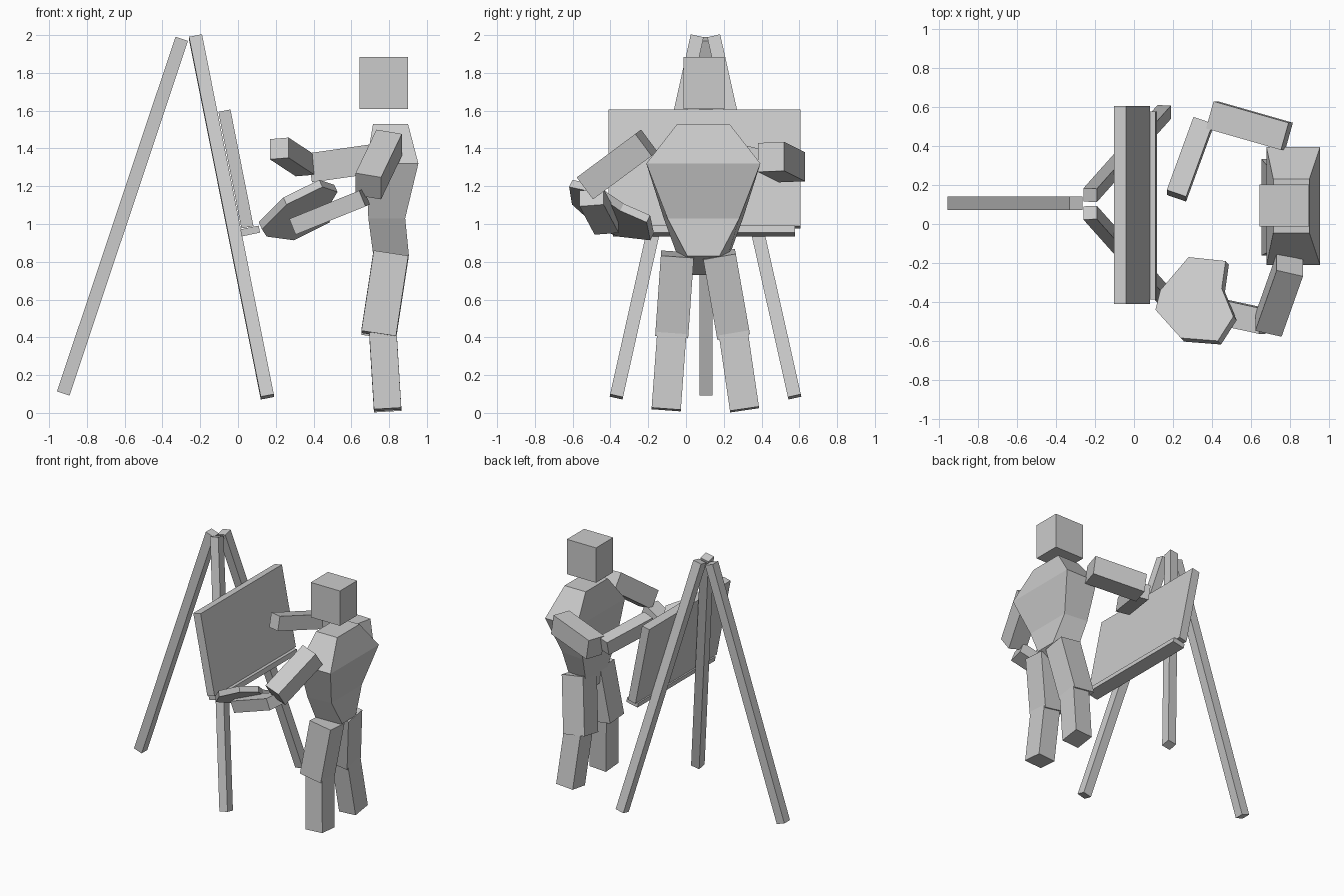
import bpy
import bmesh
from mathutils import Vector, Matrix

cube = bpy.data.objects.get("Cube")
if cube:
    bpy.data.objects.remove(cube, do_unlink=True)

grey = bpy.data.materials.new("plain_grey")
grey.use_nodes = True
GREY = (0.6, 0.6, 0.6, 1)
grey.diffuse_color = GREY
grey.node_tree.nodes["Principled BSDF"].inputs["Base Color"].default_value = GREY


def finish(name, bm):
    bmesh.ops.recalc_face_normals(bm, faces=bm.faces)
    mesh = bpy.data.meshes.new(name)
    bm.to_mesh(mesh)
    bm.free()
    mesh.materials.append(grey)
    obj = bpy.data.objects.new(name, mesh)
    bpy.context.collection.objects.link(obj)
    return obj


def bar(name, start, end, width, depth, side=(1, 0, 0)):
    """Box running from start to end; width lies along the side direction."""
    a, b = Vector(start), Vector(end)
    along = (b - a).normalized()
    u = Vector(side)
    u = (u - along * u.dot(along)).normalized()
    v = along.cross(u)
    turn = Matrix((u, v, along)).transposed().to_4x4()
    size = Matrix.Diagonal((width, depth, (b - a).length, 1))
    bm = bmesh.new()
    bmesh.ops.create_cube(bm, size=1, matrix=Matrix.Translation((a + b) / 2) @ turn @ size)
    return finish(name, bm)


# Easel: two splayed front legs, a rear leg, the board and its ledge
MID = 0.103
for label, s in (("right", -1), ("left", 1)):
    bar("easel_leg_" + label, (-0.225, MID + s * 0.045, 1.99),
        (0.155, MID + s * 0.472, 0.085), 0.07, 0.07)
bar("easel_rear_leg", (-0.298, MID + 0.003, 1.98), (-0.925, MID + 0.003, 0.103), 0.07, 0.07)
bar("board", (-0.072, 0.098, 1.6), (0.05, 0.098, 0.983), 0.065, 1.015)
bar("board_ledge", (0.016, 0.095, 0.953), (0.113, 0.095, 0.973), 0.965, 0.038, (0, 1, 0))

# Head
bar("head", (0.772, 0.095, 1.61), (0.772, 0.095, 1.885), 0.255, 0.215)

# Torso: four-sided rings, each as (x, half width, z) for front and back edge
rings = [
    ((0.715, 0.138, 1.53), (0.9, 0.138, 1.53)),
    ((0.68, 0.302, 1.32), (0.955, 0.302, 1.32)),
    ((0.69, 0.21, 1.03), (0.885, 0.19, 1.03)),
    ((0.73, 0.1, 0.73), (0.905, 0.085, 0.83)),
]
bm = bmesh.new()
loops = []
for front, back in rings:
    corners = [(front, -1), (back, -1), (back, 1), (front, 1)]
    loops.append([bm.verts.new((x, 0.092 + s * w, z)) for (x, w, z), s in corners])
bm.faces.new(loops[0])
bm.faces.new(loops[-1])
for upper, lower in zip(loops, loops[1:]):
    for i in range(4):
        j = (i + 1) % 4
        bm.faces.new((upper[i], upper[j], lower[j], lower[i]))
finish("torso", bm)

# Legs: y of hip, knee and foot on each side
for label, hip, knee, foot in (("right", -0.045, -0.075, -0.105),
                               ("left", 0.175, 0.25, 0.31)):
    bar("thigh_" + label, (0.81, hip, 0.84), (0.745, knee, 0.415), 0.185, 0.175)
    bar("shin_" + label, (0.767, knee, 0.425), (0.792, foot, 0.018), 0.145, 0.155)

# Arms
bar("upper_arm_right", (0.8, -0.21, 1.43), (0.69, -0.52, 1.2), 0.14, 0.145)
bar("forearm_right", (0.67, -0.5, 1.14), (0.3, -0.42, 0.99), 0.13, 0.09, (0, 1, 0))
bar("upper_arm_left", (0.785, 0.45, 1.355), (0.4, 0.56, 1.3), 0.145, 0.155, (0, 1, 0))
bar("forearm_left", (0.355, 0.52, 1.31), (0.218, 0.145, 1.4), 0.105, 0.11)

# Palette: tilted flat plate with a thumb notch
outline = [(0.28, -0.17), (0.47, -0.19), (0.45, -0.33), (0.51, -0.475),
           (0.43, -0.6), (0.24, -0.585), (0.11, -0.44), (0.135, -0.34)]
bm = bmesh.new()
top = [bm.verts.new((x, y, 0.74 + 0.45 * x - 0.5 * y)) for x, y in outline]
face = bm.faces.new(top)
plate = bmesh.ops.extrude_face_region(bm, geom=[face])
under = [g for g in plate["geom"] if isinstance(g, bmesh.types.BMVert)]
bmesh.ops.translate(bm, verts=under, vec=Vector((0.45, -0.5, -1)).normalized() * 0.045)
finish("palette", bm)
